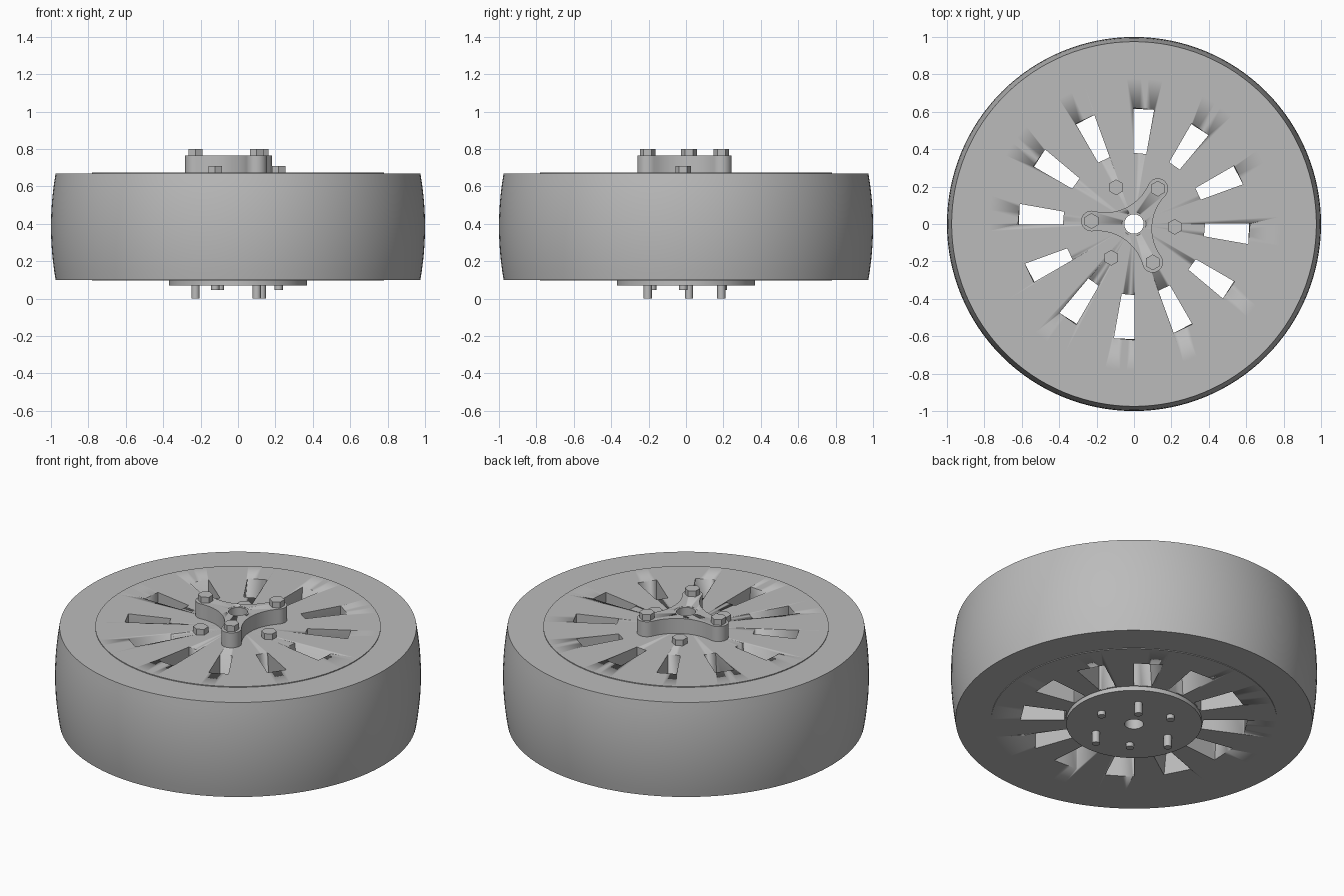
import bpy, bmesh, math
from math import cos, sin, radians, pi
from mathutils import Vector

if "Cube" in bpy.data.objects:
    bpy.data.objects.remove(bpy.data.objects["Cube"])

grey = bpy.data.materials.new("plain_grey")
grey.use_nodes = True
grey.diffuse_color = (0.5, 0.5, 0.5, 1)
grey.node_tree.nodes["Principled BSDF"].inputs["Base Color"].default_value = (0.5, 0.5, 0.5, 1)


def finish(name, bm, angle=30):
    bmesh.ops.recalc_face_normals(bm, faces=bm.faces)
    mesh = bpy.data.meshes.new(name)
    bm.to_mesh(mesh)
    bm.free()
    obj = bpy.data.objects.new(name, mesh)
    bpy.context.collection.objects.link(obj)
    mesh.materials.append(grey)
    bpy.ops.object.select_all(action='DESELECT')
    obj.select_set(True)
    bpy.context.view_layer.objects.active = obj
    bpy.ops.object.shade_smooth_by_angle(angle=radians(angle))
    return obj


def polar(r, a):
    return Vector((r * cos(a), r * sin(a)))


def loft(bm, low, high, z0, z1):
    """Closed solid between two outlines with equal point counts."""
    a = [bm.verts.new((p.x, p.y, z0)) for p in low]
    b = [bm.verts.new((p.x, p.y, z1)) for p in high]
    n = len(a)
    for i in range(n):
        j = (i + 1) % n
        bm.faces.new((a[i], a[j], b[j], b[i]))
    bm.faces.new(a[::-1])
    bm.faces.new(b)


def ring_points(r, n, centre=Vector((0, 0)), turn=0):
    return [centre + polar(r, turn + 2 * pi * i / n) for i in range(n)]


def revolve(name, profile, n=128):
    """Turn a closed (radius, height) profile around z."""
    bm = bmesh.new()
    rings = [[bm.verts.new((*polar(r, 2 * pi * i / n), z)) for r, z in profile] for i in range(n)]
    m = len(profile)
    for i in range(n):
        for k in range(m):
            s, t = rings[i], rings[(i + 1) % n]
            bm.faces.new((s[k], t[k], t[(k + 1) % m], s[(k + 1) % m]))
    return finish(name, bm)


# Tyre with a gently crowned tread
BOTTOM, TOP = 0.10, 0.67
crown = [(1 - 0.025 * (k / 6) ** 2, 0.385 + 0.285 * k / 6) for k in range(-6, 7)]
revolve("tyre", crown + [(0.775, TOP), (0.775, BOTTOM)])

# Wheel disc, a little proud of the tyre, with a hub flange underneath
HOLE = 0.052
disc = revolve("wheel_disc", [(HOLE, 0.07), (0.37, 0.07), (0.37, 0.096), (0.78, 0.096),
                              (0.78, 0.675), (HOLE, 0.675)])

# Twelve slots, wider underneath on one side
bm = bmesh.new()


def sector(a0, a1):
    a0, a1 = radians(a0), radians(a1)
    return [polar(0.38, a0), polar(0.62, a0), polar(0.62, a1), polar(0.38, a1)]


for k in range(12):
    a = 30 * k - 10
    loft(bm, sector(a, a + 15), sector(a, a + 10), 0.05, 0.70)
cutter = finish("slot_cutter", bm)
cutter.hide_render = True
mod = disc.modifiers.new("slots", 'BOOLEAN')
mod.operation, mod.solver, mod.object = 'DIFFERENCE', 'EXACT', cutter
bpy.context.view_layer.objects.active = disc
bpy.ops.object.modifier_move_to_index(modifier="slots", index=0)
bpy.ops.object.modifier_apply(modifier="slots")
bpy.data.objects.remove(cutter)

# Three-armed clamp plate with concave sides
ARM, TIP, WAIST = 0.228, 0.055, 0.097
ARM_ANGLE = radians(56)
D = (ARM ** 2 - (WAIST - TIP) ** 2) / (ARM - 2 * (WAIST - TIP))
R = D - WAIST
outline = []
for k in range(3):
    a = ARM_ANGLE + k * 2 * pi / 3
    tip, mid = polar(ARM, a), polar(D, a + pi / 3)
    to_mid = mid - tip
    swing = math.atan2(to_mid.y, to_mid.x) - a
    swing = (swing + pi) % (2 * pi) - pi
    outline += [tip + polar(TIP, a + swing * i / 8) for i in range(-8, 9)]
    start = a + swing + pi
    sweep = 2 * (a + pi / 3 + pi - start)
    sweep = (sweep + pi) % (2 * pi) - pi
    outline += [mid + polar(R, start + sweep * i / 16) for i in range(1, 16)]
bm = bmesh.new()
loft(bm, outline, outline, 0.67, 0.765)
clamp = finish("clamp_plate", bm)
bm = bmesh.new()
loft(bm, ring_points(HOLE + 0.012, 48), ring_points(HOLE + 0.012, 48), 0.6, 0.8)
bore = finish("bore_cutter", bm)
bore.hide_render = True
mod = clamp.modifiers.new("bore", 'BOOLEAN')
mod.operation, mod.solver, mod.object = 'DIFFERENCE', 'EXACT', bore
bpy.context.view_layer.objects.active = clamp
bpy.ops.object.modifier_move_to_index(modifier="bore", index=0)
bpy.ops.object.modifier_apply(modifier="bore")
bpy.data.objects.remove(bore)

# Hub sleeve inside the bore
revolve("hub_sleeve", [(HOLE, 0.08), (HOLE + 0.012, 0.08), (HOLE + 0.012, 0.764), (HOLE, 0.764)], 48)


# Hex bolts with shanks sticking out below
def bolt(name, centre, seat, head_top, end):
    bm = bmesh.new()
    hexagon = ring_points(0.042, 6, centre, pi / 2)
    shank = ring_points(0.022, 20, centre)
    loft(bm, hexagon, hexagon, seat, head_top)
    loft(bm, shank, shank, end, 0.09)
    finish(name, bm)


for k in range(3):
    a = ARM_ANGLE + k * 2 * pi / 3
    bolt(f"long_bolt_{k + 1}", polar(ARM, a), 0.76, 0.80, 0.0)
    bolt(f"short_bolt_{k + 1}", polar(0.218, a + pi / 3), 0.67, 0.71, 0.045)
